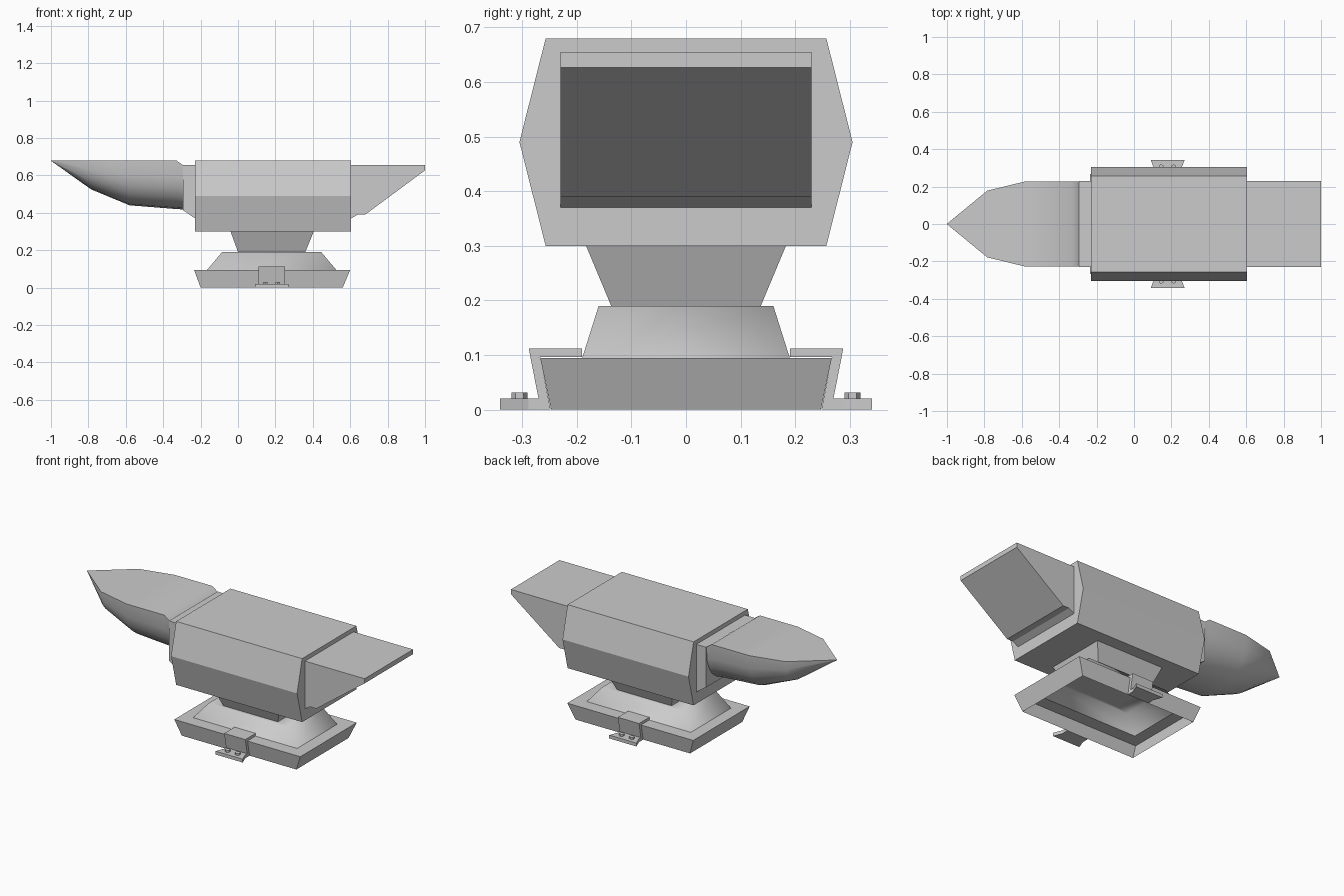
import bpy, math

if "Cube" in bpy.data.objects:
    bpy.data.objects.remove(bpy.data.objects["Cube"])


def make(name, verts, faces, smooth=None):
    mesh = bpy.data.meshes.new(name)
    mesh.from_pydata(verts, [], faces)
    ob = bpy.data.objects.new(name, mesh)
    bpy.context.collection.objects.link(ob)
    bpy.ops.object.select_all(action='DESELECT')
    ob.select_set(True)
    bpy.context.view_layer.objects.active = ob
    bpy.ops.object.mode_set(mode='EDIT')
    bpy.ops.mesh.select_all(action='SELECT')
    bpy.ops.mesh.remove_doubles(threshold=0.0005)
    bpy.ops.mesh.normals_make_consistent(inside=False)
    bpy.ops.object.mode_set(mode='OBJECT')
    if smooth:
        bpy.ops.object.shade_smooth_by_angle(angle=math.radians(smooth))
    return ob


def loft(name, rings, caps=(True, True), smooth=None):
    n = len(rings[0])
    verts = [p for r in rings for p in r]
    faces = [(k * n + i, k * n + (i + 1) % n, (k + 1) * n + (i + 1) % n, (k + 1) * n + i)
             for k in range(len(rings) - 1) for i in range(n)]
    if caps[0]:
        faces.append(tuple(range(n))[::-1])
    if caps[1]:
        faces.append(tuple(range(len(verts) - n, len(verts))))
    return make(name, verts, faces, smooth)


def rect(x0, x1, y, z):
    return [(x0, -y, z), (x1, -y, z), (x1, y, z), (x0, y, z)]


# Body: hexagonal bar along x
hexa = [(-.257, .30), (.257, .30), (.305, .49), (.257, .68), (-.257, .68), (-.305, .49)]
loft("body", [[(x, y, z) for y, z in hexa] for x in (-.23, .605)])

# Heel: wedge extruded across y
heel = [(.605, .655), (1, .655), (1, .627), (.68, .39), (.64, .39), (.605, .37)]
loft("heel", [[(x, y, z) for x, z in heel] for y in (-.23, .23)])

# Neck block between body and horn
neck = [(-.295, .655), (-.23, .655), (-.23, .37), (-.295, .415)]
loft("neck", [[(x, y, z) for x, z in neck] for y in (-.23, .23)])


# Horn: flat top, rounded belly, pointed tip
def belly(x, w, top, bottom):
    pts = []
    for i in range(13):
        t = math.pi * i / 12
        c, s = math.cos(t), math.sin(t)
        pts.append((x, math.copysign(abs(c) ** .8, c) * w,
                    top - (top - bottom) * max(s, 0) ** .8))
    return pts


loft("horn", [belly(-.295, .228, .655, .418), belly(-.33, .228, .68, .42),
              belly(-.58, .228, .68, .44), belly(-.785, .178, .68, .525),
              belly(-1, .001, .68, .678)], smooth=40)

# Waist: tapered block under the body
loft("waist", [rect(0, .36, .137, .19), rect(-.04, .405, .183, .30)])

# Base: hollow foot, open underneath
loft("base_rim", [rect(-.2, .56, .247, 0), rect(-.235, .6, .267, .095),
                  rect(-.165, .525, .19, .095)], caps=(False, False))
loft("base_dome", [rect(-.165, .525, .19, .095), rect(-.085, .445, .16, .19),
                   rect(0, .36, .137, .19)], caps=(False, False), smooth=89)

# Clamps with two bolts each, front and back
arm = [(.19, .096), (.19, .112), (.288, .112), (.27, .02), (.27, 0), (.248, 0), (.267, .096)]
for side, label in ((-1, "front"), (1, "back")):
    loft(label + "_clamp", [[(x, side * y, z) for y, z in arm] for x in (.11, .25)])
    foot = [(.11, .265), (.25, .265), (.25, .288), (.27, .341), (.09, .341), (.11, .288)]
    loft(label + "_clamp_foot", [[(x, side * y, z) for x, y in foot] for z in (0, .02)])
    for i, x in enumerate((.145, .212)):
        bpy.ops.mesh.primitive_cylinder_add(vertices=6, radius=.0145, depth=.012,
                                            location=(x, side * .305, .025))
        bpy.context.object.name = f"{label}_bolt_{i + 1}"
